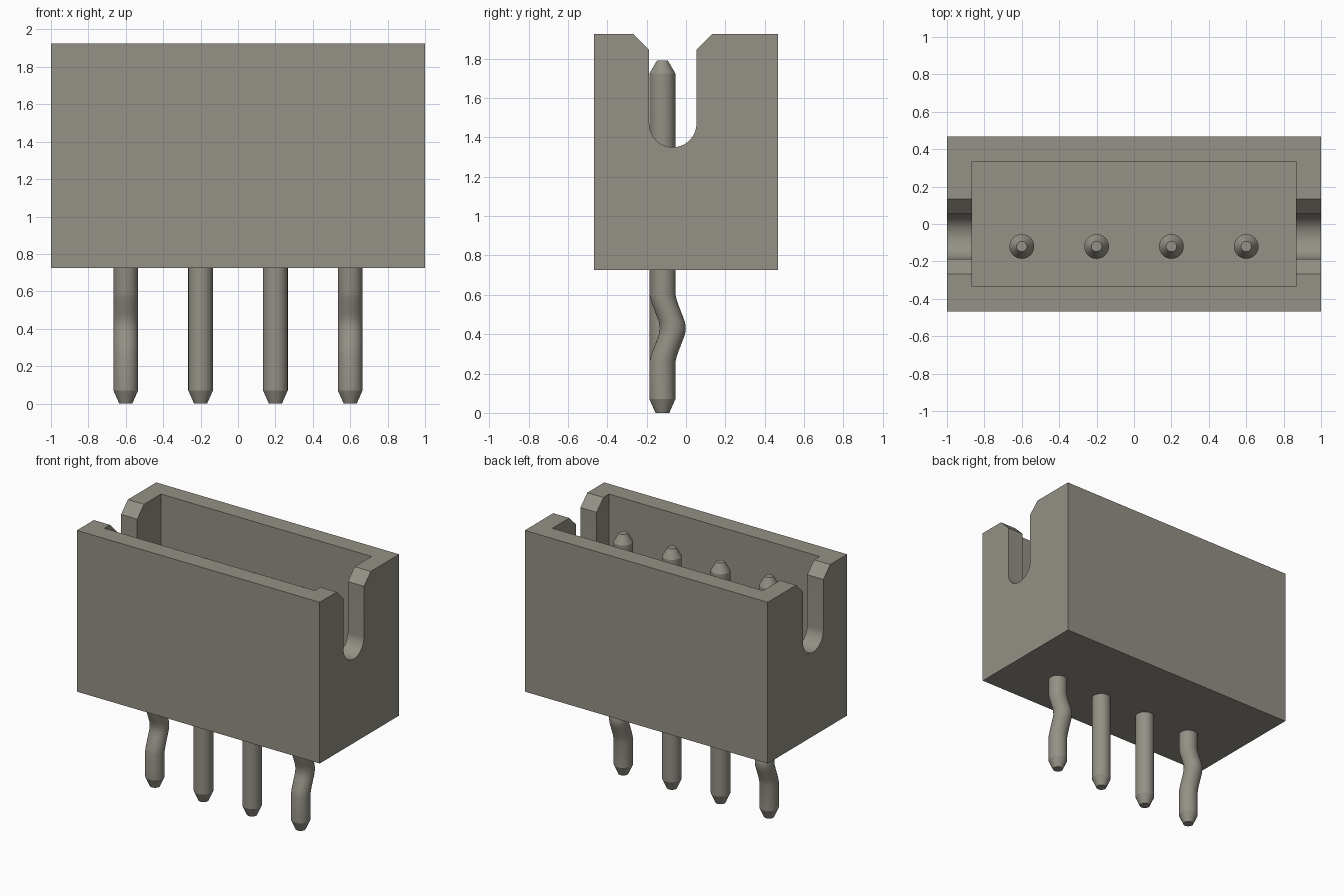
import bpy, bmesh, math

default = bpy.data.objects.get("Cube")
if default:
    bpy.data.objects.remove(default, do_unlink=True)

# One warm grey for housing and pins
grey = bpy.data.materials.new("warm grey")
colour = (0.295, 0.281, 0.238, 1.0)
grey.diffuse_color = colour
grey.use_nodes = True
bsdf = grey.node_tree.nodes["Principled BSDF"]
bsdf.inputs["Base Color"].default_value = colour
bsdf.inputs["Roughness"].default_value = 0.6


def make_object(name, bm):
    bmesh.ops.recalc_face_normals(bm, faces=bm.faces)
    mesh = bpy.data.meshes.new(name)
    bm.to_mesh(mesh)
    bm.free()
    mesh.materials.append(grey)
    obj = bpy.data.objects.new(name, mesh)
    bpy.context.collection.objects.link(obj)
    return obj


def select_only(obj):
    bpy.ops.object.select_all(action="DESELECT")
    obj.select_set(True)
    bpy.context.view_layer.objects.active = obj


def smooth(obj, degrees):
    select_only(obj)
    bpy.ops.object.shade_smooth_by_angle(angle=math.radians(degrees))


def extrude_x(name, profile, half):
    """Solid from a (y, z) profile, from -half to +half along x."""
    bm = bmesh.new()
    face = bm.faces.new([bm.verts.new((-half, y, z)) for y, z in profile])
    new = bmesh.ops.extrude_face_region(bm, geom=[face])["geom"]
    verts = [v for v in new if isinstance(v, bmesh.types.BMVert)]
    bmesh.ops.translate(bm, verts=verts, vec=(2 * half, 0, 0))
    return make_object(name, bm)


def rectangle(half_y, z0, z1):
    return [(-half_y, z0), (half_y, z0), (half_y, z1), (-half_y, z1)]


def cut(target, cutter):
    cutter.hide_render = True
    mod = target.modifiers.new("cut", "BOOLEAN")
    mod.operation = "DIFFERENCE"
    mod.solver = "EXACT"
    mod.object = cutter
    select_only(target)
    bpy.ops.object.modifier_apply(modifier=mod.name)
    bpy.data.objects.remove(cutter, do_unlink=True)


# Housing: open box with a rounded, chamfered slot through both end walls
BOTTOM, TOP, FLOOR = 0.725, 1.925, 0.98
SLOT_Y, SLOT_R, SLOT_Z = -0.067, 0.12, 1.47
housing = extrude_x("housing", rectangle(0.467, BOTTOM, TOP), 1.0)
cut(housing, extrude_x("cavity_cutter", rectangle(0.333, FLOOR, TOP + 0.2), 0.867))

arc = [(SLOT_Y + SLOT_R * math.cos(a), SLOT_Z + SLOT_R * math.sin(a))
       for a in (math.pi * (1 + i / 24) for i in range(25))]
slot = arc + [(0.053, 1.845), (0.133, TOP), (0.133, TOP + 0.1),
              (-0.267, TOP + 0.1), (-0.267, TOP), (-0.187, 1.845)]
cut(housing, extrude_x("slot_cutter", slot, 1.2))
smooth(housing, 20)

# Pins: stacked rings of (z, y offset, radius) with tapered tips
PIN_R, PIN_Y, SIDES = 0.066, -0.12, 32
TIP_LOW = [(0.0, 0, 0.035), (0.07, 0, PIN_R)]
TIP_HIGH = [(1.725, 0, PIN_R), (1.79, 0, 0.028)]
KINK = [(0.26, 0, PIN_R), (0.30, 0.011, PIN_R), (0.37, 0.038, PIN_R),
        (0.40, 0.049, PIN_R), (0.43, 0.053, PIN_R), (0.46, 0.049, PIN_R),
        (0.49, 0.038, PIN_R), (0.56, 0.011, PIN_R), (0.60, 0, PIN_R)]


def pin(name, x, middle):
    bm = bmesh.new()
    rings = []
    for z, dy, r in TIP_LOW + middle + TIP_HIGH:
        rings.append([bm.verts.new((x + r * math.cos(a), PIN_Y + dy + r * math.sin(a), z))
                      for a in (2 * math.pi * i / SIDES for i in range(SIDES))])
    for low, high in zip(rings, rings[1:]):
        for i in range(SIDES):
            j = (i + 1) % SIDES
            bm.faces.new((low[i], low[j], high[j], high[i]))
    bm.faces.new(rings[0])
    bm.faces.new(rings[-1])
    smooth(make_object(name, bm), 22)


# Outer pins are kinked, inner pins are straight
for side, sign in (("left", 1), ("right", -1)):
    pin("outer_pin_" + side, sign * 0.6, KINK)
    pin("inner_pin_" + side, sign * 0.2, [])
